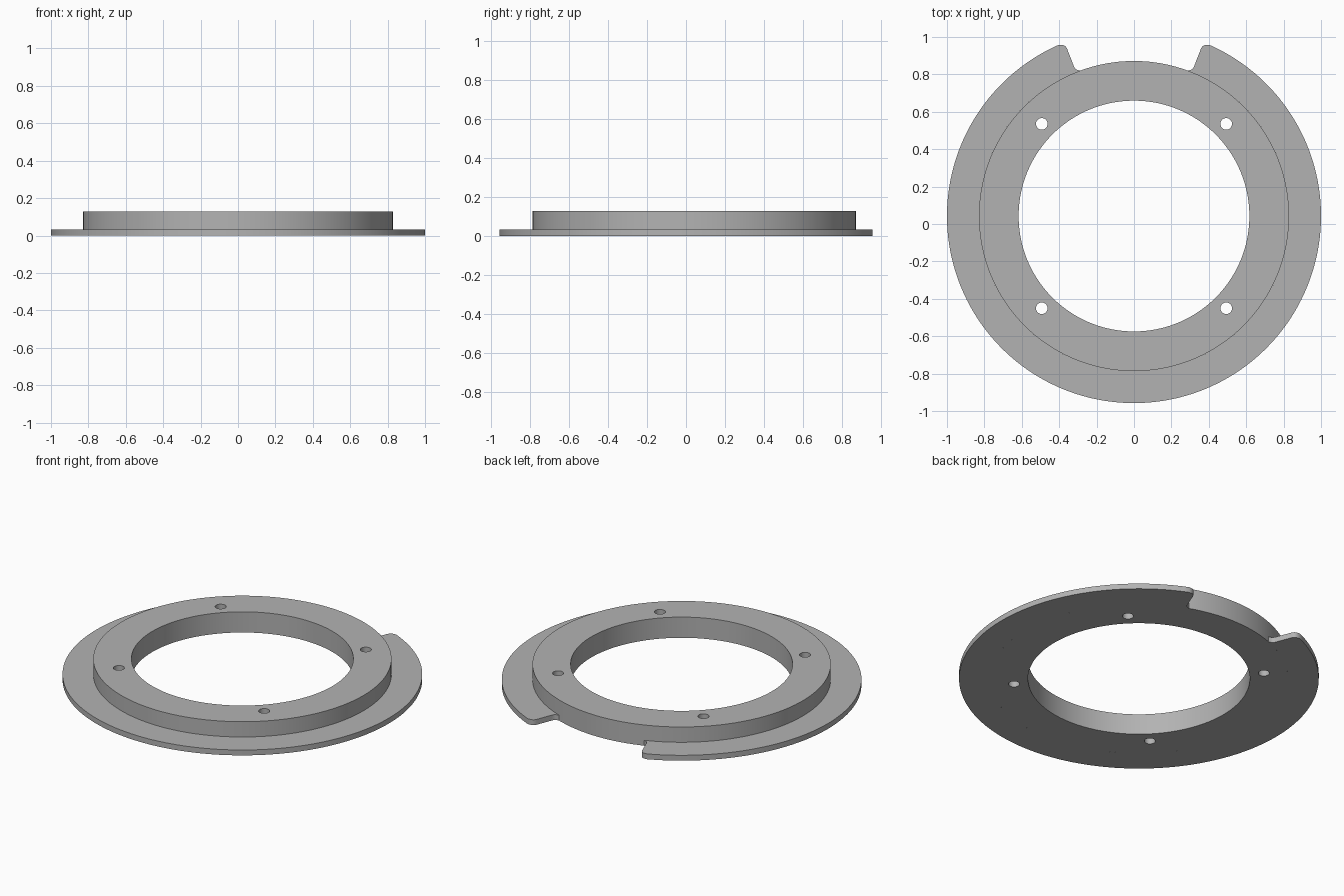
import bpy, bmesh
from math import sin, cos, pi, atan2, hypot

if "Cube" in bpy.data.objects:
    bpy.data.objects.remove(bpy.data.objects["Cube"])

CY = 0.0425          # ring centre is offset because of the notch
BORE, HUB, RIM = 0.617, 0.829, 1.0
HUB_H, FLANGE_H = 0.127, 0.033

grey = bpy.data.materials.new("plain grey")
grey.use_nodes = True
grey.diffuse_color = (0.45, 0.45, 0.45, 1)
grey.node_tree.nodes["Principled BSDF"].inputs["Base Color"].default_value = (0.45, 0.45, 0.45, 1)


def arc(r, a0, a1, n, cx=0, cy=0):
    return [(cx + r * cos(a0 + (a1 - a0) * i / n), cy + r * sin(a0 + (a1 - a0) * i / n))
            for i in range(n + 1)]


def circle(r, n, cx=0, cy=0):
    return arc(r, 0, 2 * pi, n, cx, cy)[:-1]


def plate(name, loops, height):
    """Fill the outlines (with holes) and extrude them upwards."""
    bm = bmesh.new()
    for loop in loops:
        vs = [bm.verts.new((x, y + CY, 0)) for x, y in loop]
        for a, b in zip(vs, vs[1:] + vs[:1]):
            bm.edges.new((a, b))
    bmesh.ops.triangle_fill(bm, edges=bm.edges[:], use_beauty=True, normal=(0, 0, 1))
    ext = bmesh.ops.extrude_face_region(bm, geom=bm.faces[:], use_keep_orig=True)
    top = [v for v in ext["geom"] if isinstance(v, bmesh.types.BMVert)]
    bmesh.ops.translate(bm, verts=top, vec=(0, 0, height))
    bmesh.ops.recalc_face_normals(bm, faces=bm.faces[:])
    me = bpy.data.meshes.new(name)
    bm.to_mesh(me)
    bm.free()
    me.materials.append(grey)
    ob = bpy.data.objects.new(name, me)
    bpy.context.collection.objects.link(ob)
    bpy.ops.object.select_all(action="DESELECT")
    ob.select_set(True)
    bpy.context.view_layer.objects.active = ob
    bpy.ops.object.shade_smooth_by_angle(angle=pi / 6)
    return ob


# Raised hub ring with bore and four screw holes
holes = [circle(0.031, 32, sx * 0.493, sy * 0.493) for sx in (-1, 1) for sy in (-1, 1)]
plate("hub_ring", [circle(HUB, 192), circle(BORE, 160)] + holes, HUB_H)

# Thin flange around the hub, open at the back with rounded notch corners
side = [(0.289, 0.777), (0.305, 0.782), (0.314, 0.788), (0.321, 0.80),
        (0.358, 0.895), (0.366, 0.907), (0.378, 0.914), (0.391, 0.915)]
start = atan2(0.915, 0.403)
inner = atan2(0.777, 0.289)
outer_arc = arc(RIM, start, -pi - start, 192)
inner_arc = arc(HUB, -pi - inner, inner, 176)
left = [(-x, y) for x, y in reversed(side[1:])]
plate("notched_flange", [outer_arc + left + inner_arc + side[1:]], FLANGE_H)
